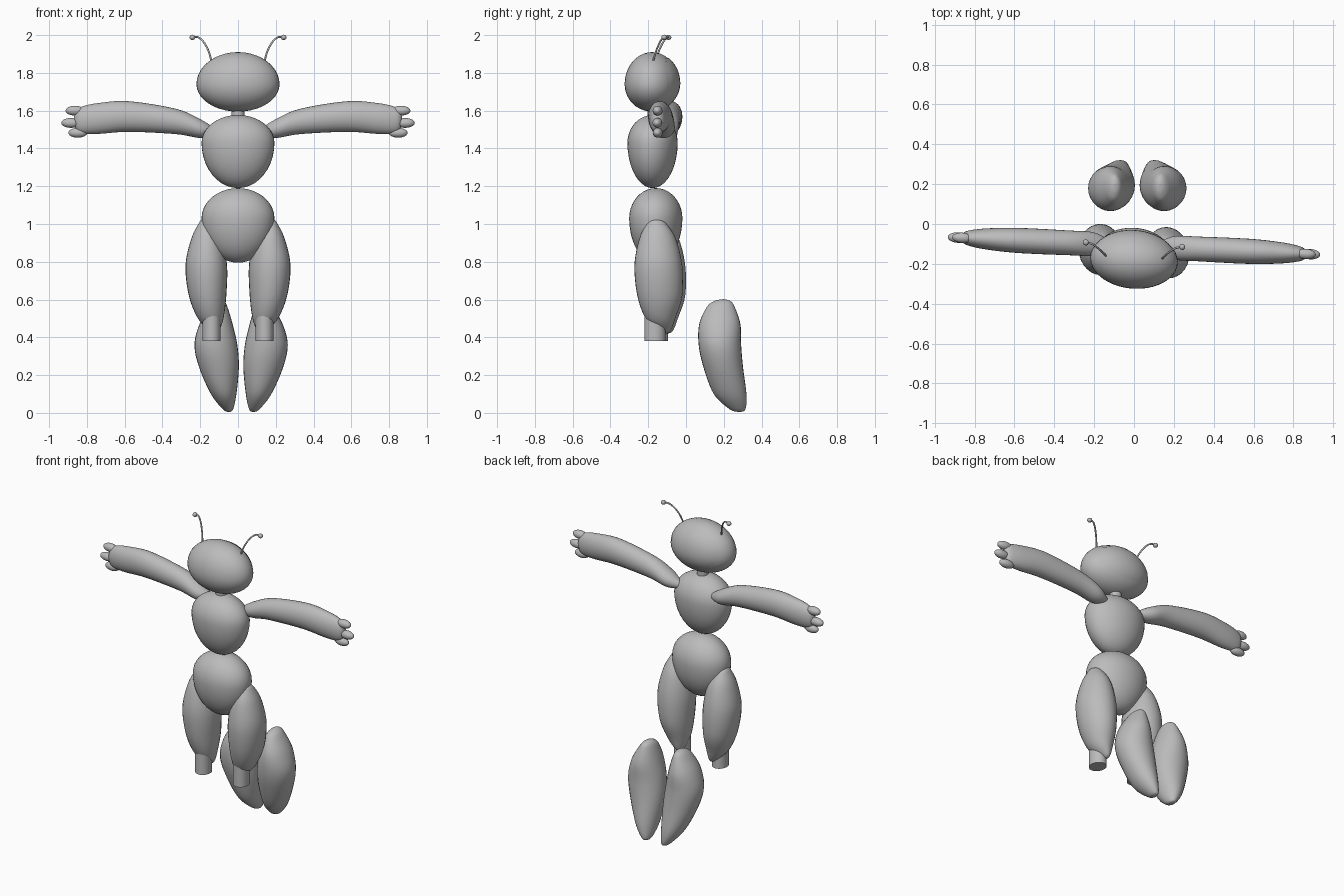
import bpy
import bmesh
import math
from mathutils import Vector

if "Cube" in bpy.data.objects:
    bpy.data.objects.remove(bpy.data.objects["Cube"], do_unlink=True)

grey = bpy.data.materials.new("plain grey")
grey.use_nodes = True
COLOUR = (0.5, 0.5, 0.5, 1)
grey.diffuse_color = COLOUR
grey.node_tree.nodes["Principled BSDF"].inputs["Base Color"].default_value = COLOUR

YAW = 0.047  # the figure is turned slightly about z


def finish(name, bm, side=1, turn=True, shift=0):
    """Mirror by side, turn, and link a smooth-shaded object."""
    for v in bm.verts:
        v.co.x = v.co.x * side + shift
        if turn:
            v.co.y -= YAW * v.co.x
    bmesh.ops.recalc_face_normals(bm, faces=bm.faces)
    mesh = bpy.data.meshes.new(name)
    bm.to_mesh(mesh)
    bm.free()
    mesh.materials.append(grey)
    obj = bpy.data.objects.new(name, mesh)
    bpy.context.collection.objects.link(obj)
    bpy.ops.object.select_all(action="DESELECT")
    bpy.context.view_layer.objects.active = obj
    obj.select_set(True)
    bpy.ops.object.shade_smooth_by_angle(angle=math.radians(50))
    return obj


def egg(centre, rx, ry, top, bottom, keep=None, segs=40):
    """Ellipsoid with separate upper and lower heights."""
    bm = bmesh.new()
    bmesh.ops.create_uvsphere(bm, u_segments=segs, v_segments=segs // 2, radius=1)
    for v in bm.verts:
        h = top if v.co.z > 0 else bottom
        v.co = Vector((v.co.x * rx, v.co.y * ry, v.co.z * h)) + Vector(centre)
    if keep:
        drop = [f for f in bm.faces if not keep(f.calc_center_median())]
        bmesh.ops.delete(bm, geom=drop, context="FACES")
    return bm


def spline(rows, steps=6):
    """Catmull-Rom interpolation through rows of numbers."""
    out = []
    n = len(rows)
    for i in range(n - 1):
        quad = zip(rows[max(i - 1, 0)], rows[i], rows[i + 1], rows[min(i + 2, n - 1)])
        quad = list(quad)
        for k in range(steps):
            t = k / steps
            out.append([b + t / 2 * (c - a + t * (2 * a - 5 * b + 4 * c - d
                        + t * (3 * (b - c) + d - a))) for a, b, c, d in quad])
    return out + [list(rows[-1])]


def loft(rows, along_x=False, sides=28):
    """Elliptical rings: position, then low and high limits on both other axes."""
    bm = bmesh.new()
    rings = []
    for t, a0, a1, b0, b1 in spline(rows):
        ring = []
        for k in range(sides):
            ang = math.tau * k / sides
            a = (a0 + a1) / 2 + (a1 - a0) / 2 * math.cos(ang)
            b = (b0 + b1) / 2 + (b1 - b0) / 2 * math.sin(ang)
            ring.append(bm.verts.new((t, a, b) if along_x else (a, b, t)))
        rings.append(ring)
    for lo, hi in zip(rings, rings[1:]):
        for k in range(sides):
            j = (k + 1) % sides
            bm.faces.new((lo[k], lo[j], hi[j], hi[k]))
    bm.faces.new(rings[0])
    bm.faces.new(rings[-1])
    return bm


def cylinder(centre, rx, ry, height):
    bm = bmesh.new()
    bmesh.ops.create_cone(bm, cap_ends=True, segments=32, radius1=1, radius2=1, depth=height)
    for v in bm.verts:
        v.co = Vector((v.co.x * rx, v.co.y * ry, v.co.z)) + Vector(centre)
    return bm


# Head, with a thin shell over its back
finish("head", egg((0, -0.18, 1.74), 0.22, 0.145, 0.17, 0.145))
finish("head_back_shell", egg((0, -0.18, 1.745), 0.217, 0.15, 0.166, 0.144,
                              keep=lambda c: c.y > -0.1))
# Neck, torso and hips
finish("neck", cylinder((0, -0.17, 1.585), 0.035, 0.035, 0.09))
finish("torso", egg((0, -0.177, 1.43), 0.193, 0.133, 0.147, 0.24))
finish("hips", egg((0, -0.16, 1.03), 0.193, 0.141, 0.16, 0.235))

THIGH = [(0.42, 0.115, 0.125, -0.11, -0.1), (0.435, 0.1, 0.15, -0.15, -0.075),
         (0.5, 0.077, 0.212, -0.208, -0.05), (0.62, 0.062, 0.26, -0.25, -0.012),
         (0.78, 0.058, 0.278, -0.265, -0.012), (0.92, 0.085, 0.248, -0.24, -0.045),
         (1.0, 0.13, 0.21, -0.2, -0.095), (1.022, 0.15, 0.192, -0.175, -0.125),
         (1.03, 0.17, 0.172, -0.151, -0.149)]
FOOT = [(0.005, 0.06, 0.07, 0.275, 0.29), (0.02, 0.042, 0.098, 0.23, 0.315),
        (0.1, 0.025, 0.16, 0.147, 0.32), (0.24, 0.012, 0.222, 0.093, 0.302),
        (0.36, 0.02, 0.247, 0.067, 0.292), (0.47, 0.045, 0.22, 0.07, 0.288),
        (0.56, 0.072, 0.168, 0.11, 0.258), (0.592, 0.09, 0.14, 0.15, 0.235),
        (0.602, 0.112, 0.116, 0.195, 0.2)]
ARM = [(0.12, -0.13, -0.09, 1.465, 1.505), (0.2, -0.168, -0.052, 1.455, 1.555),
       (0.33, -0.172, -0.048, 1.476, 1.61), (0.58, -0.173, -0.047, 1.488, 1.65),
       (0.74, -0.163, -0.057, 1.477, 1.64), (0.83, -0.148, -0.072, 1.48, 1.62),
       (0.86, -0.132, -0.088, 1.505, 1.595), (0.87, -0.111, -0.109, 1.55, 1.552)]

for word, s in (("left", 1), ("right", -1)):
    # Legs and detached feet
    finish(word + "_thigh", loft(THIGH), s)
    finish(word + "_ankle", cylinder((0.14, -0.157, 0.45), 0.048, 0.056, 0.14), s)
    finish(word + "_foot", loft(FOOT), s, turn=False, shift=0.0165)
    # Arms and fingers
    finish(word + "_arm", loft(ARM, along_x=True), s)
    for n, (x, z) in enumerate(((0.863, 1.6), (0.885, 1.535), (0.848, 1.483))):
        finish(f"{word}_finger_{n + 1}",
               egg((x, -0.11, z), 0.05, 0.026, 0.026, 0.026, segs=24), s)
    # Feelers: a tapered-free tube swept along a bent path, with a ball tip
    path = [(0.14, -0.168, 1.86), (0.157, -0.15, 1.918), (0.183, -0.128, 1.965),
            (0.212, -0.11, 1.989), (0.242, -0.104, 1.988)]
    tube = bmesh.new()
    points = [Vector(p) for p in spline(path)]
    rings = []
    for i, p in enumerate(points):
        d = (points[min(i + 1, len(points) - 1)] - points[max(i - 1, 0)]).normalized()
        u = d.cross(Vector((0.5, -0.8, 0))).normalized()
        w = d.cross(u)
        rings.append([tube.verts.new(p + 0.005 * (u * math.cos(a) + w * math.sin(a)))
                      for a in (math.tau * k / 10 for k in range(10))])
    for lo, hi in zip(rings, rings[1:]):
        for k in range(10):
            tube.faces.new((lo[k - 1], lo[k], hi[k], hi[k - 1]))
    finish(word + "_feeler", tube, s)
    finish(word + "_feeler_tip", egg(path[-1], 0.015, 0.015, 0.014, 0.014, segs=16), s)
